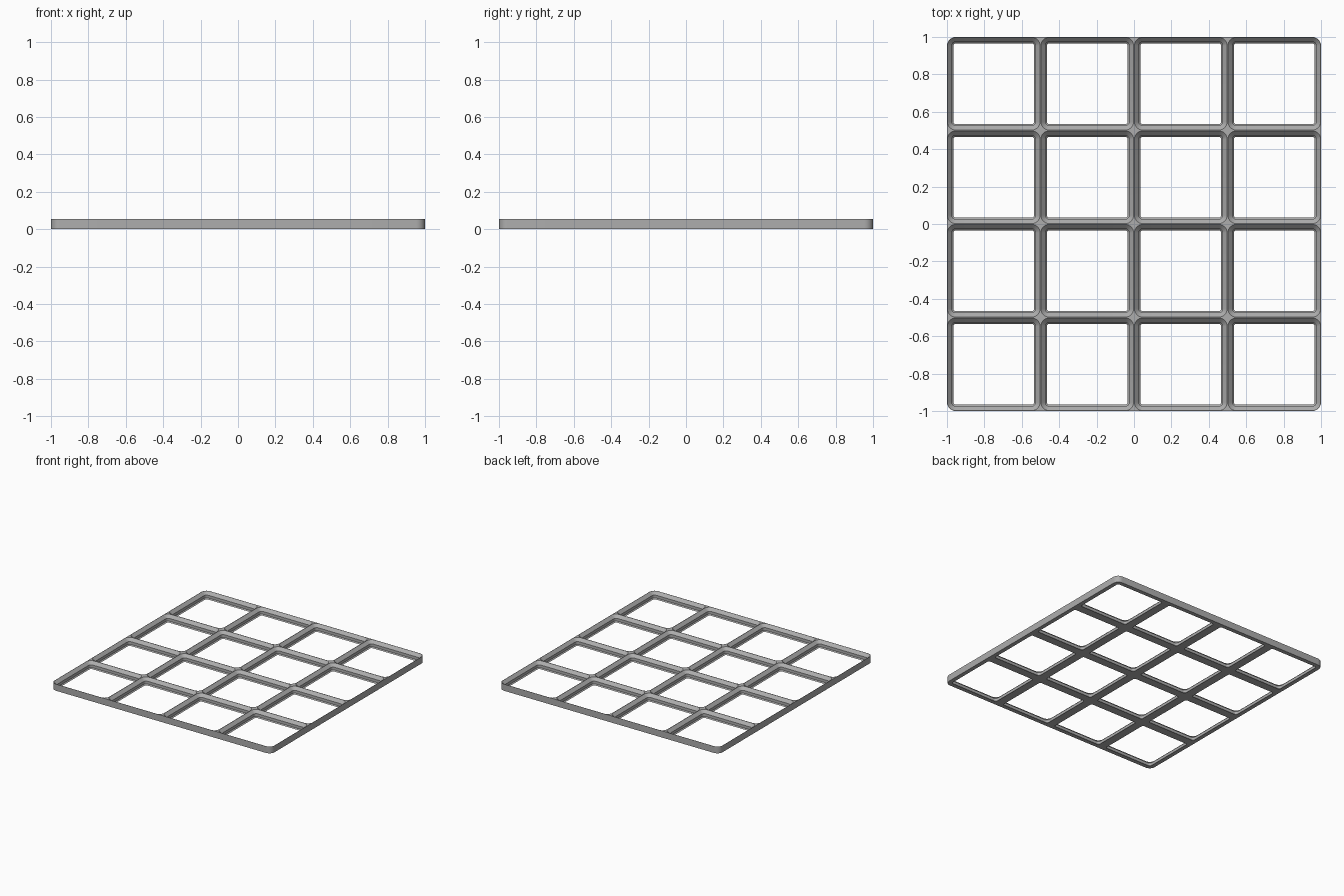
import bpy, bmesh, math

cube = bpy.data.objects.get("Cube")
if cube:
    bpy.data.objects.remove(cube, do_unlink=True)

CELLS = 4
PITCH = 2 / CELLS
HALF = PITCH / 2
RADIUS = 0.0476
HEIGHT = 0.0545
STEPS = 8
# Socket profile, top to bottom: inset from the cell edge, height
PROFILE = [(0.002, HEIGHT), (0.0256, 0.0309), (0.0256, 0.0083), (0.0339, 0)]
CORNERS = [(1, 1), (-1, 1), (-1, -1), (1, -1)]


def rounded_square(bm, cx, cy, half, radii, z):
    """Ring of vertices with its own radius on each corner."""
    ring = []
    for quarter, ((sx, sy), r) in enumerate(zip(CORNERS, radii)):
        for step in range(STEPS + 1):
            a = (quarter + step / STEPS) * math.pi / 2
            ring.append(bm.verts.new((cx + sx * (half - r) + r * math.cos(a),
                                      cy + sy * (half - r) + r * math.sin(a), z)))
    return ring


def add_cell(bm, i, j):
    """One open socket with its share of the flat rim and base."""
    cx, cy = (PITCH * (k + 0.5) - 1 for k in (i, j))
    # Only the plate's four outside corners are rounded
    radii = [RADIUS if abs(cx + sx * HALF) > 0.99 and abs(cy + sy * HALF) > 0.99 else 0
             for sx, sy in CORNERS]
    rings = [rounded_square(bm, cx, cy, HALF, radii, HEIGHT)]
    for inset, z in PROFILE:
        rings.append(rounded_square(bm, cx, cy, HALF - inset, [RADIUS - inset] * 4, z))
    rings.append(rounded_square(bm, cx, cy, HALF, radii, 0))
    for upper, lower in zip(rings, rings[1:]):
        for k in range(len(upper)):
            n = (k + 1) % len(upper)
            bm.faces.new((upper[k], upper[n], lower[n], lower[k]))


# Grid of sockets, welded together
bm = bmesh.new()
for i in range(CELLS):
    for j in range(CELLS):
        add_cell(bm, i, j)
bmesh.ops.remove_doubles(bm, verts=bm.verts, dist=0.0002)

# Outside wall
border = [e for e in bm.edges if e.is_boundary]
bmesh.ops.bridge_loops(bm, edges=border)
bmesh.ops.recalc_face_normals(bm, faces=bm.faces)

mesh = bpy.data.meshes.new("grid_baseplate")
bm.to_mesh(mesh)
bm.free()
plate = bpy.data.objects.new("grid_baseplate", mesh)
bpy.context.collection.objects.link(plate)

# Plain grey
grey = bpy.data.materials.new("grey")
grey.use_nodes = True
colour = (0.42, 0.42, 0.42, 1)
grey.diffuse_color = colour
grey.node_tree.nodes["Principled BSDF"].inputs["Base Color"].default_value = colour
mesh.materials.append(grey)

bpy.context.view_layer.objects.active = plate
plate.select_set(True)
bpy.ops.object.shade_smooth_by_angle(angle=math.radians(30))
